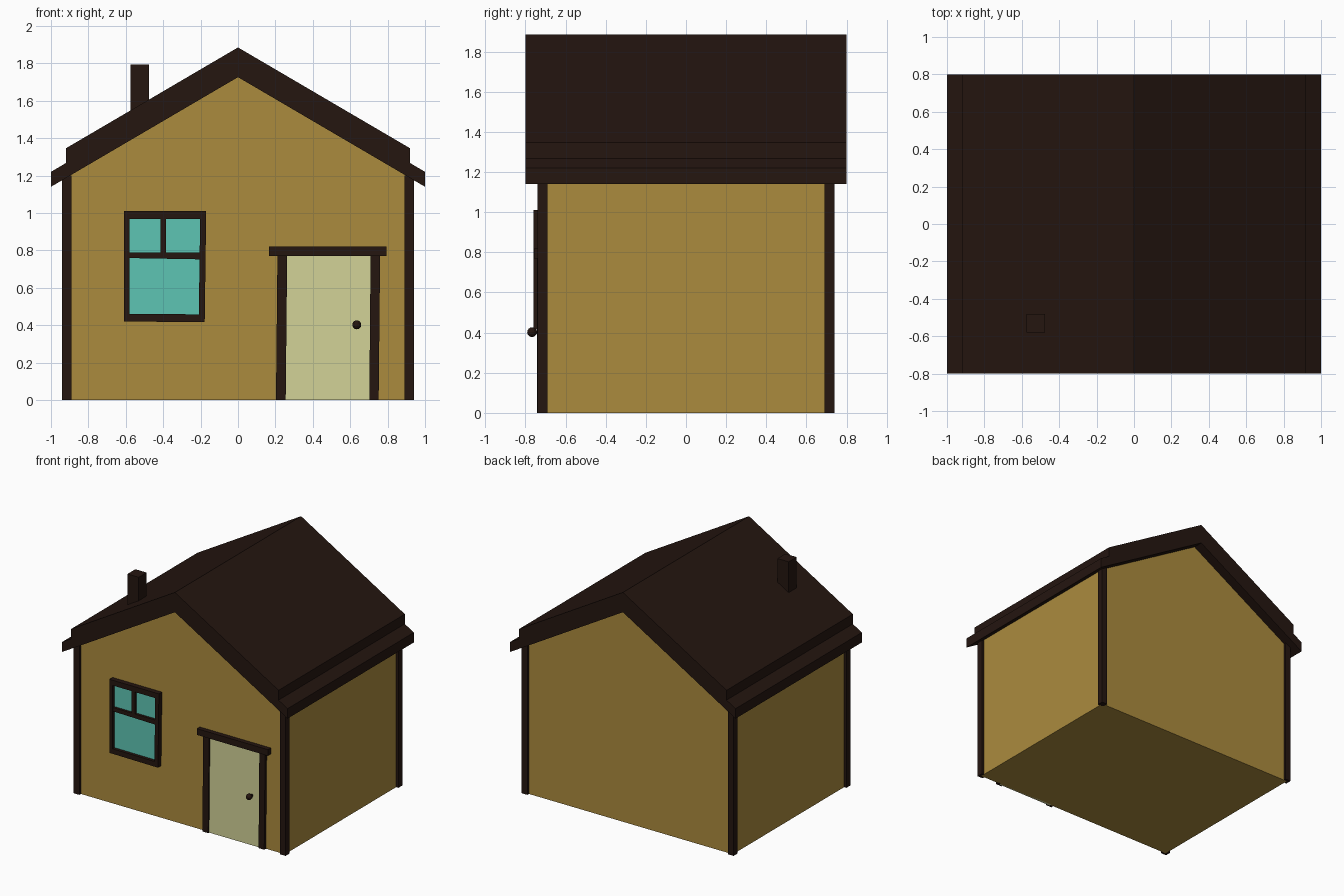
import bpy
import bmesh

if "Cube" in bpy.data.objects:
    bpy.data.objects.remove(bpy.data.objects["Cube"])


def material(name, rgb):
    m = bpy.data.materials.new(name)
    m.diffuse_color = (*[(c / 255) ** 2.2 for c in rgb], 1)
    m.use_nodes = True
    m.node_tree.nodes["Principled BSDF"].inputs["Base Color"].default_value = m.diffuse_color
    return m


BROWN = material("dark_wood", (41, 28, 23))
OCHRE = material("ochre_wall", (170, 138, 64))
TEAL = material("teal_glass", (94, 195, 178))
CREAM = material("cream_door", (209, 209, 150))


def prism(name, profile, y0, y1, mat):
    """Extrude an x-z profile from y0 to y1."""
    bm = bmesh.new()
    face = bm.faces.new([bm.verts.new((x, y0, z)) for x, z in profile])
    ext = bmesh.ops.extrude_face_region(bm, geom=[face])
    moved = [v for v in ext["geom"] if isinstance(v, bmesh.types.BMVert)]
    bmesh.ops.translate(bm, verts=moved, vec=(0, y1 - y0, 0))
    bmesh.ops.recalc_face_normals(bm, faces=bm.faces)
    mesh = bpy.data.meshes.new(name)
    bm.to_mesh(mesh)
    bm.free()
    mesh.materials.append(mat)
    ob = bpy.data.objects.new(name, mesh)
    bpy.context.collection.objects.link(ob)
    return ob


def box(name, x0, x1, y0, y1, z0, z1, mat):
    return prism(name, [(x0, z0), (x1, z0), (x1, z1), (x0, z1)], y0, y1, mat)


# House body with gables
prism("walls", [(-.92, 0), (.92, 0), (.92, 1.19), (0, 1.73), (-.92, 1.19)], -.72, .72, OCHRE)

# Corner posts
for sx in (-1, 1):
    for sy in (-1, 1):
        xs = sorted((sx * .94, sx * .89))
        ys = sorted((sy * .74, sy * .69))
        box("corner_post", *xs, *ys, 0, 1.2, BROWN)


# Two stacked roof layers, the lower one wider
def roof_layer(name, half, ridge, thick, slope=.586):
    eave = ridge - slope * half
    prism(name, [(0, ridge), (half, eave), (half, eave - thick), (0, ridge - thick),
                 (-half, eave - thick), (-half, eave)], -.8, .8, BROWN)


roof_layer("lower_roof", 1.0, 1.806, .08)
roof_layer("upper_roof", .92, 1.885, .08)

# Chimney
box("chimney", -.575, -.475, -.58, -.48, 1.48, 1.795, BROWN)

# Window glass and frame
box("window_glass", -.59, -.19, -.735, -.71, .44, .99, TEAL)
box("window_frame_left", -.61, -.58, -.76, -.71, .42, 1.01, BROWN)
prism("window_frame_right", [(-.21, .42), (-.178, .416), (-.17, 1.01), (-.202, 1.01)], -.76, -.71, BROWN)
box("window_frame_top", -.61, -.17, -.76, -.71, .968, 1.01, BROWN)
prism("window_frame_bottom", [(-.61, .42), (-.178, .416), (-.178, .458), (-.61, .46)], -.76, -.71, BROWN)
prism("window_crossbar", [(-.59, .759), (-.2, .752), (-.2, .789), (-.59, .789)], -.755, -.71, BROWN)
box("window_upright", -.415, -.386, -.755, -.71, .77, .98, BROWN)

# Door with tapered jambs and header
box("door", .23, .73, -.73, -.71, 0, .78, CREAM)
prism("door_jamb_left", [(.203, 0), (.255, 0), (.263, .78), (.211, .78)], -.742, -.71, BROWN)
prism("door_jamb_right", [(.702, 0), (.752, 0), (.76, .78), (.709, .78)], -.742, -.71, BROWN)
box("door_header", .165, .795, -.757, -.71, .77, .82, BROWN)

# Door knob
bpy.ops.mesh.primitive_uv_sphere_add(segments=12, ring_count=8, radius=.024, location=(.635, -.767, .402))
knob = bpy.context.object
knob.name = "door_knob"
knob.data.materials.append(BROWN)
box("knob_stem", .626, .644, -.76, -.725, .393, .411, BROWN)
